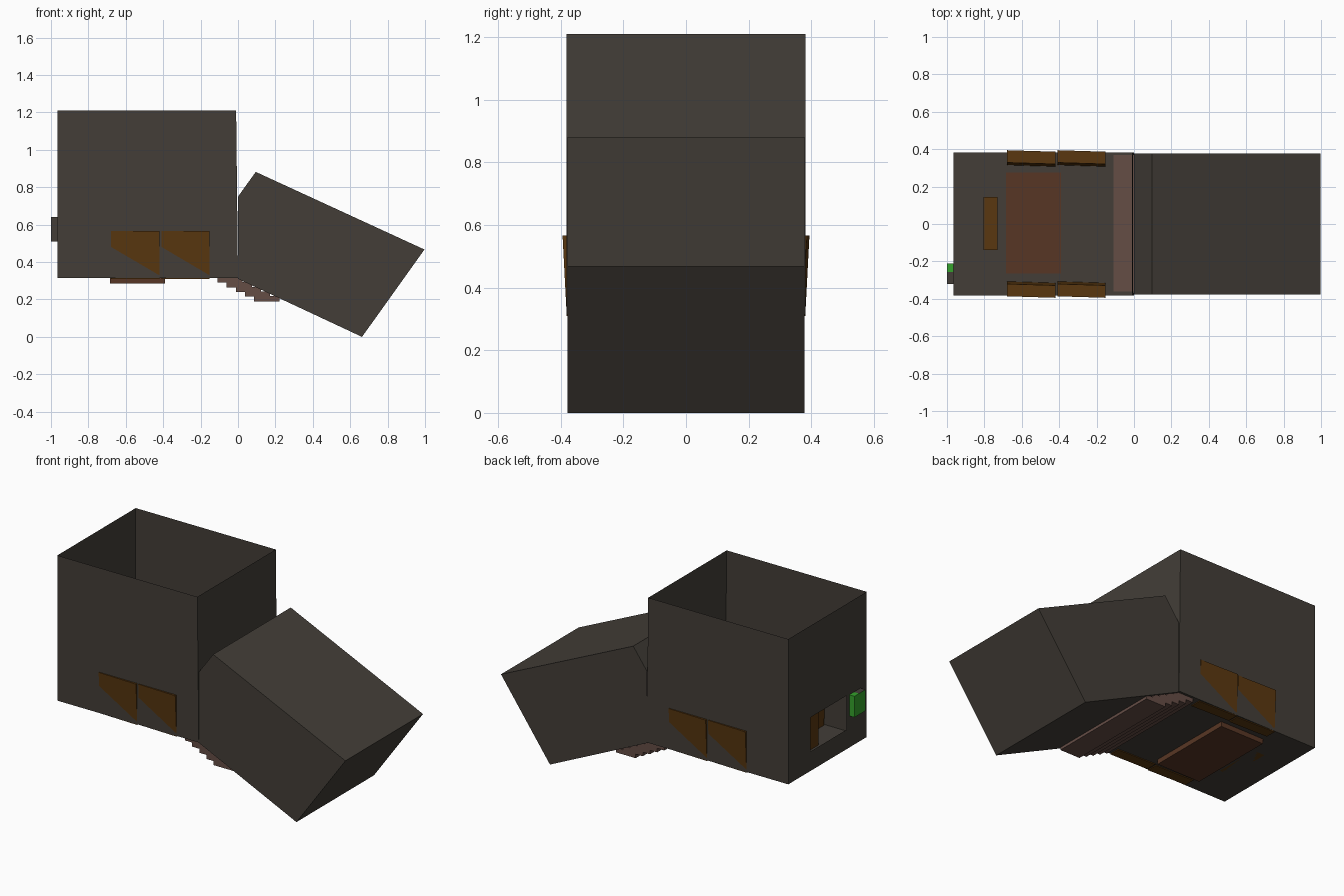
import bpy

if "Cube" in bpy.data.objects:
    bpy.data.objects.remove(bpy.data.objects["Cube"])

def material(name, rgb):
    m = bpy.data.materials.new(name)
    m.diffuse_color = (*rgb, 1)
    m.use_nodes = True
    m.node_tree.nodes["Principled BSDF"].inputs["Base Color"].default_value = m.diffuse_color
    return m

STONE = material("dark_stone", (0.056, 0.048, 0.039))
WOOD = material("orange_wood", (0.100, 0.038, 0.005))
STEP = material("pinkish_step", (0.130, 0.074, 0.060))
RUG = material("red_brown", (0.097, 0.037, 0.018))
GREEN = material("green_panel", (0.035, 0.36, 0.025))

def mesh(name, verts, faces, *mats):
    me = bpy.data.meshes.new(name)
    me.from_pydata(verts, [], faces)
    for m in mats:
        me.materials.append(m)
    ob = bpy.data.objects.new(name, me)
    bpy.context.collection.objects.link(ob)
    return ob

BOX_FACES = [(0, 1, 3, 2), (4, 6, 7, 5), (0, 4, 5, 1),
             (2, 3, 7, 6), (0, 2, 6, 4), (1, 5, 7, 3)]

def box(name, x, y, z, *mats):
    return mesh(name, [(a, b, c) for a in x for b in y for c in z], BOX_FACES, *mats)

def holed_wall(name, x_at, y, z, hy, hz):
    """Cross wall with a rectangular hole; x_at gives the lean by height."""
    ys, zs = (y[0], hy[0], hy[1], y[1]), (z[0], hz[0], hz[1], z[1])
    verts = [(x_at(c), b, c) for c in zs for b in ys]
    faces = [(4*j + i, 4*j + i + 1, 4*j + i + 5, 4*j + i + 4)
             for j in range(3) for i in range(3) if (i, j) != (1, 1)]
    return mesh(name, verts, faces, STONE)

# Room shell: open top, thin walls
L, R, B, T, W = -0.965, -0.01, 0.315, 1.21, 0.382
mesh("room_floor", [(L, -W, B), (0, -W, B), (0, W, B), (L, W, B)], [(0, 1, 2, 3)], STONE)
for name, y in (("front_wall", -W), ("back_wall", W)):
    mesh(name, [(L, y, B), (0, y, B), (R, y, T), (L, y, T)], [(0, 1, 2, 3)], STONE)
holed_wall("window_wall", lambda z: L, (-W, W), (B, T), (-0.185, 0.166), (0.435, 0.645))
holed_wall("doorway_wall", lambda z: R * (z - B) / (T - B),
           (-W, W), (B, T), (-0.37, 0.37), (B + 0.001, 0.74))

# Sloping passage, open towards the room
profile = [(0, 0.75), (0.095, 0.882), (0.997, 0.467), (0.663, 0.0), (0, 0.31)]
n = len(profile)
verts = [(x, y, z) for y in (-0.378, 0.378) for x, z in profile]
faces = [tuple(range(n)), tuple(range(2*n - 1, n - 1, -1))]
faces += [(i, i + n, i + 1 + n, i + 1) for i in range(n - 1)]
mesh("sloping_passage", verts, faces, STONE)

# Steps leading down
for i in range(5):
    x, z = -0.11 + 0.049 * i, 0.318 - 0.025 * i
    box(f"step_{i + 1}", (x, x + 0.135), (-0.36, 0.368), (z - 0.028, z), STEP)

# Floor slab and counter behind the window
box("floor_slab", (-0.685, -0.39), (-0.265, 0.275), (0.285, 0.321), RUG)
box("counter", (-0.805, -0.73), (-0.14, 0.145), (B, 0.52), WOOD)

# Leaning wooden boxes that poke slightly through the side walls
def leaning_box(name, x0, x1, side):
    verts = []
    for x, shift in ((x0, 0), (x1, 0.008)):
        for depth in (0, 0.066):
            for z, lean in ((0.31, 0.0135), (0.567, 0)):
                verts.append((x, -(0.3865 + shift - lean - depth), z))
    if side > 0:  # turned half round about the box centre
        verts = [(x0 + x1 - x, -y, z) for x, y, z in verts]
    mesh(name, verts, BOX_FACES, WOOD)

for side, label in ((-1, "front"), (1, "back")):
    for i, (x0, x1) in enumerate(((-0.68, -0.42), (-0.41, -0.152))):
        leaning_box(f"{label}_wood_box_{i + 1}", x0, x1, side)

# Panel box outside the window: green half and grey half with a green face
box("panel_green_half", (-1.0, L), (-0.257, -0.212), (0.51, 0.64), GREEN)
grey = box("panel_grey_half", (-1.0, L), (-0.32, -0.257), (0.51, 0.64), STONE, GREEN)
for p in grey.data.polygons:
    if abs(p.normal.x) > 0.9:
        p.material_index = 1
